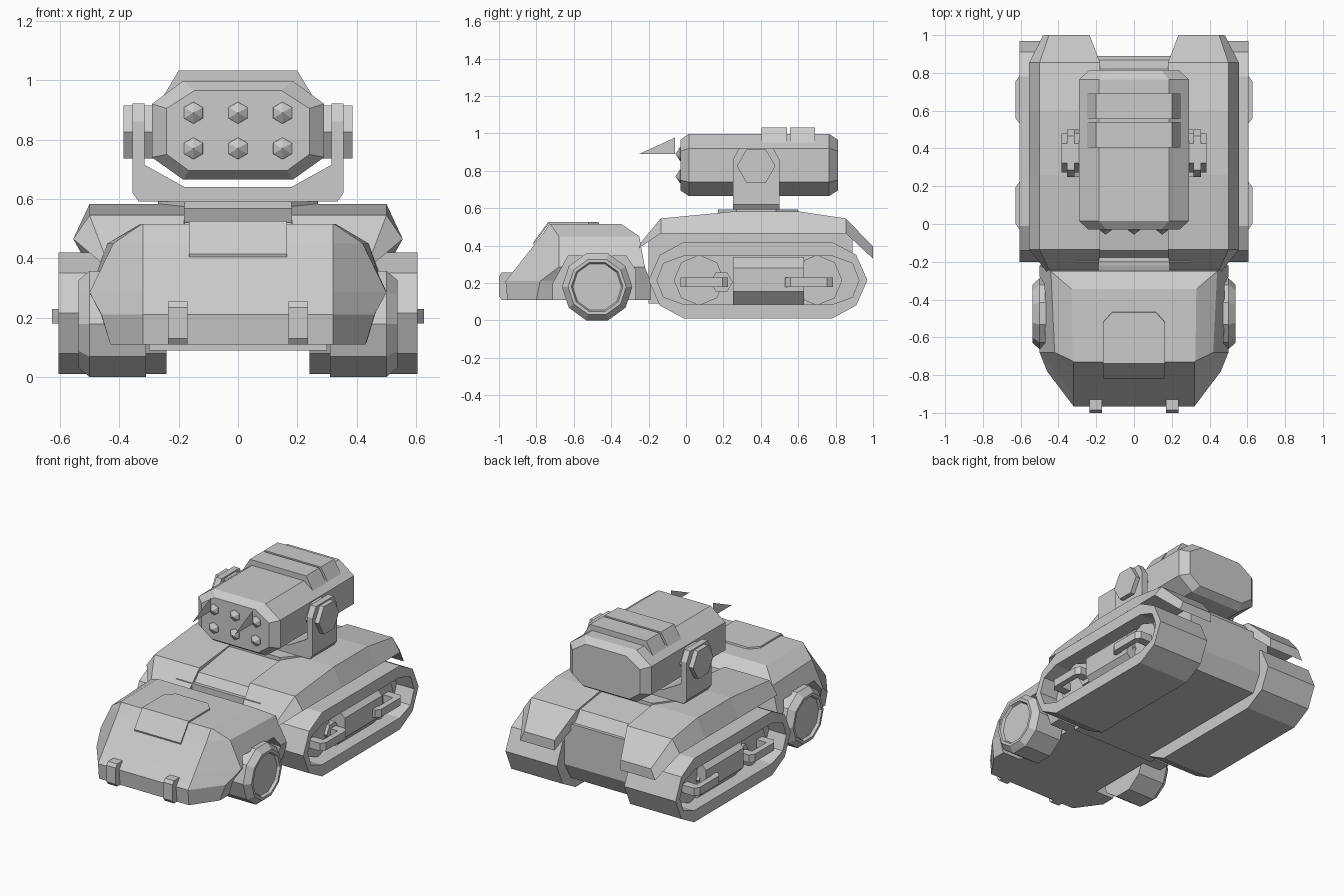
import bpy, bmesh
from math import cos, sin, pi

if "Cube" in bpy.data.objects:
    bpy.data.objects.remove(bpy.data.objects["Cube"])


def finish(bm, name, mirror=False):
    bmesh.ops.recalc_face_normals(bm, faces=bm.faces)
    me = bpy.data.meshes.new(name)
    bm.to_mesh(me)
    bm.free()
    ob = bpy.data.objects.new(name, me)
    bpy.context.collection.objects.link(ob)
    if mirror:
        ob.modifiers.new("mirror", "MIRROR")
    return ob


def loft(name, rings, mirror=False):
    """Skin a list of equal-length 3D rings and cap both ends."""
    bm = bmesh.new()
    vs = [[bm.verts.new(p) for p in r] for r in rings]
    n = len(rings[0])
    for a, b in zip(vs, vs[1:]):
        for i in range(n):
            j = (i + 1) % n
            bm.faces.new((a[i], a[j], b[j], b[i]))
    bm.faces.new(vs[0])
    bm.faces.new(vs[-1])
    return finish(bm, name, mirror)


def along_x(pts, x):
    return [(x, y, z) for y, z in pts]


def along_y(pts, y):
    return [(x, y, z) for x, z in pts]


def ngon(n, r, cy, cz):
    return [(cy + r * cos(2 * pi * i / n), cz + r * sin(2 * pi * i / n)) for i in range(n)]


def prism_x(name, pts, x0, x1, mirror=False):
    return loft(name, [along_x(pts, x0), along_x(pts, x1)], mirror)


def prism_y(name, pts, y0, y1, mirror=False):
    return loft(name, [along_y(pts, y0), along_y(pts, y1)], mirror)


def sym(half):
    """Close a half profile by reflecting it in its first coordinate."""
    return half + [(-a, b) for a, b in reversed(half)]


# Tracks: ten-sided blocks with a recessed outer well
def flip_z(half):
    return half + [(y, 0.43 - z) for y, z in reversed(half[1:-1])]


outer = flip_z([(-.2, .215), (-.14, .08), (-.01, .01), (.78, .01), (.91, .08), (.97, .215)])
inner = flip_z([(-.155, .215), (-.12, .125), (-.01, .085), (.78, .085), (.89, .125), (.925, .215)])
loft("track", [along_x(outer, .24), along_x(outer, .605), along_x(inner, .605),
               along_x(inner, .48)], True)

# Running gear inside the wells
for y in (.07, .70):
    prism_x("track_wheel", ngon(8, .135, y, .215), .46, .52, True)
for y in (.19, .58):
    prism_x("track_roller", ngon(6, .06, y, .205), .46, .54, True)
side_box = [(.46, .085), (.52, .085), (.585, .155), (.585, .28), (.52, .34), (.46, .34)]
prism_y("track_side_box", side_box, .25, .63, True)
for y in (-.03, .53):
    plan = [(.48, y), (.605, y), (.627, y + .03), (.627, y + .225), (.605, y + .255),
            (.48, y + .255), (.48, y + .2), (.59, y + .2), (.59, y + .055), (.48, y + .055)]
    loft("track_bracket", [[(a, b, z) for a, b in plan] for z in (.18, .23)], True)

# Rear hull and raised centre deck
prism_x("rear_hull", [(-.2, .09), (.83, .09), (.89, .2), (.89, .47), (-.2, .47)], -.3, .3)
prism_x("centre_deck", [(-.2, .44), (-.14, .52), (.19, .57), (.6, .57), (.82, .54), (.89, .44)],
        -.2, .2)

# Fenders: lofted front to back
fender = []
for y, xi, xt, xo, zt, zb in [(-.255, .19, .445, .46, .40, .385), (-.135, .18, .5, .555, .545, .465),
                              (.26, .18, .5, .555, .583, .465), (.6, .18, .5, .555, .583, .465),
                              (.855, .18, .5, .555, .545, .465), (1.0, .235, .45, .48, .395, .33)]:
    fender.append([(xi, y, zt), (xt, y, zt), (xo, y, zb), (xi, y, zb)])
loft("fender", fender, True)

# Cab: plan outlines stacked upward
cab_rings = []
for z, yf, xs, ys, xr, yr in [(.11, -.955, .43, -.80, .43, -.19), (.21, -.965, .46, -.78, .47, -.19),
                              (.285, -.905, .50, -.68, .50, -.22), (.45, -.775, .42, -.68, .44, -.25),
                              (.515, -.73, .325, -.725, .33, -.345)]:
    cab_rings.append([(x, y, z) for x, y in sym([(.32, yf), (xs, ys), (xr, yr)])])
cab = loft("cab", cab_rings)

# Wheel arches cut from the cab
arch = [(-.71, -.1), (-.71, .2), (-.63, .345), (-.32, .345), (-.27, .27), (-.27, -.1)]
for s in (-1, 1):
    cutter = prism_x("arch_cutter", arch, .3 * s, .7 * s)
    cutter.hide_render = True
    cutter.hide_viewport = True
    cut = cab.modifiers.new("arch", "BOOLEAN")
    cut.operation = "DIFFERENCE"
    cut.object = cutter

# Front wheels: ten-sided with chamfered rim and dished face
loft("front_wheel", [along_x(ngon(10, r, -.475, .179), x) for r, x in
                     [(.188, .31), (.188, .5), (.155, .537), (.138, .537), (.13, .52)]], True)

# Hood hatch folded over the windscreen edge
hatch = [(-.165, -.815, .405), (-.165, -.735, .515), (-.165, -.52, .515), (-.115, -.465, .515)]
bm = bmesh.new()
L = [bm.verts.new(p) for p in hatch]
R = [bm.verts.new((-x, y, z)) for x, y, z in hatch]
faces = [bm.faces.new((L[i], R[i], R[i + 1], L[i + 1])) for i in range(3)]
top = bmesh.ops.extrude_face_region(bm, geom=faces)["geom"]
bmesh.ops.translate(bm, verts=[v for v in top if isinstance(v, bmesh.types.BMVert)],
                    vec=(0, -.003, .01))
finish(bm, "hood_hatch")

# Tow clips on the nose
clip = [(-1, .13), (-.985, .11), (-.93, .11), (-.93, .255), (-.985, .255), (-1, .235)]
prism_x("tow_clip", clip, .17, .235, True)

# Turret base plate and yoke
loft("turret_base", [[(x, y, z) for x, y in sym([(.18, .17), (.27, .27), (.27, .48), (.18, .6)])]
                     for z in (.55, .592)])
prism_y("yoke_base", sym([(.335, .592), (.355, .62), (.355, .7), (.315, .715), (.18, .64)]), .25, .5)
arm = [(.25, .65), (.5, .65), (.5, .86), (.465, .922), (.285, .922), (.25, .86)]
prism_x("yoke_arm", arm, .315, .355, True)
prism_x("yoke_pivot", ngon(6, .103, .375, .825), .27, .385, True)

# Launcher pod: octagonal barrel with chamfered ends
wide = sym([(.185, .665), (.29, .74), (.29, .92), (.185, .997)])
small = sym([(.165, .695), (.24, .75), (.24, .905), (.145, .966)])
loft("launcher_pod", [along_y(small, -.03), along_y(wide, .015), along_y(wide, .765),
                      along_y(small, .812)])
for y in (.405, .555):
    prism_y("pod_rib", sym([(.255, .94), (.2, 1.032)]), y, y + .135)

# Missile tips and the two thin flash fins
for x in (-.15, 0, .15):
    for z in (.77, .89):
        rings = [[(x + r * sin(i * pi / 3), y, z + r * cos(i * pi / 3)) for i in range(6)]
                 for r, y in ((.039, -.02), (.036, -.033), (.002, -.055))]
        loft("missile_tip", rings)
bm = bmesh.new()
bm.faces.new([bm.verts.new(p) for p in [(.15, -.25, .89), (.15, -.06, .89), (.15, -.06, .977)]])
finish(bm, "flash_fin", True)
